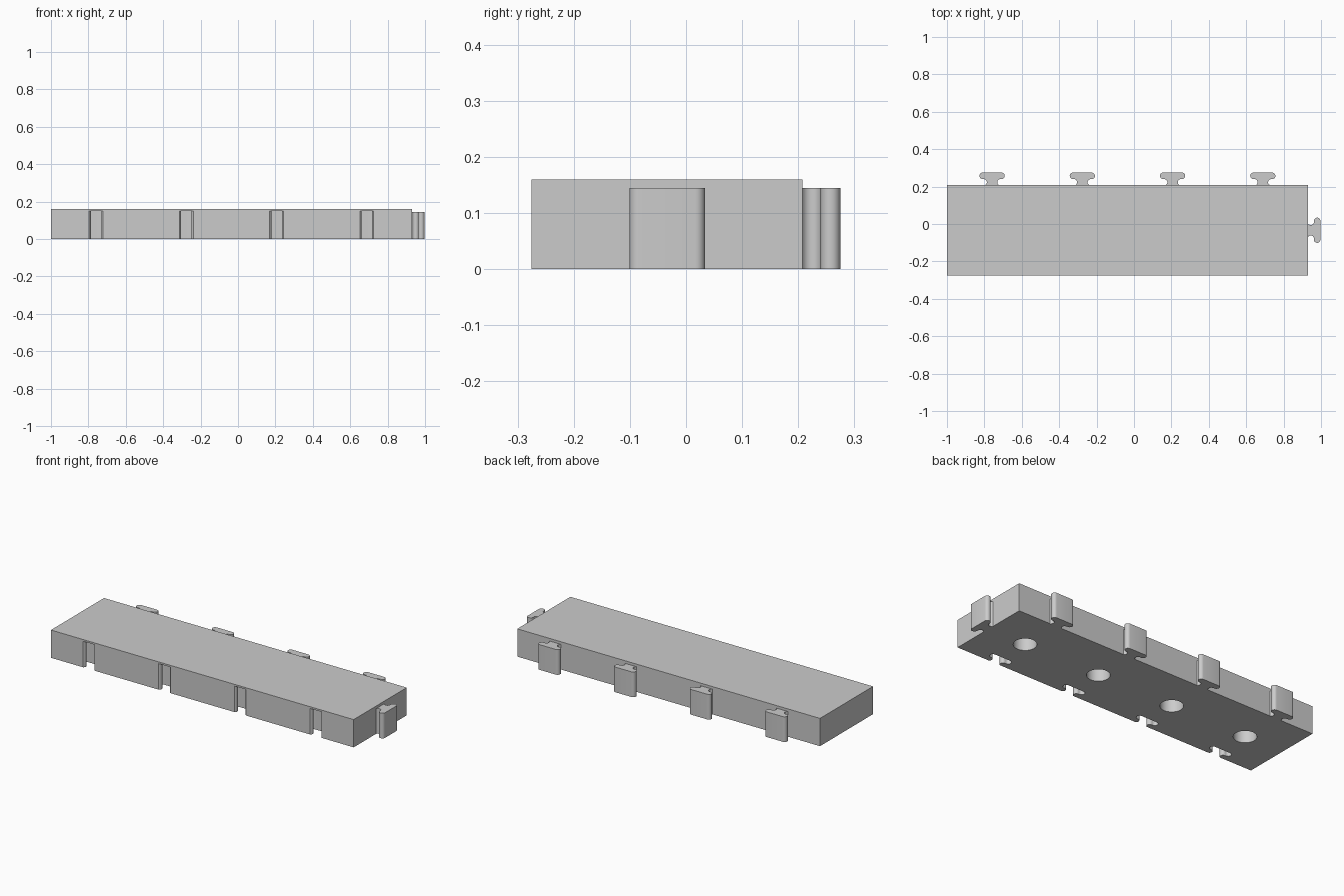
import bpy, bmesh
from math import radians, sin, cos
from mathutils import Matrix

if "Cube" in bpy.data.objects:
    bpy.data.objects.remove(bpy.data.objects["Cube"])

grey = bpy.data.materials.new("plain_grey")
grey.use_nodes = True
grey.diffuse_color = (0.6, 0.6, 0.6, 1)
grey.node_tree.nodes["Principled BSDF"].inputs["Base Color"].default_value = (0.6, 0.6, 0.6, 1)

X0, X1, Y0, Y1, TOP = -1.0, 0.93, -0.275, 0.208, 0.16
MID_Y = (Y0 + Y1) / 2
CELL = (X1 - X0) / 4
COLUMNS = [X0 + CELL * (i + 0.5) for i in range(4)]
TAB_H, SOCKET_H, HOLE_R = 0.145, 0.15, 0.06


def arc(cx, cy, r, start, end, n):
    angles = [radians(start + (end - start) * i / n) for i in range(n + 1)]
    return [(cx + r * cos(a), cy + r * sin(a)) for a in angles]


def prism(name, outline, z0, z1, place=(0, 0), turn=0):
    """Extrude a flat outline upward from z0 to z1."""
    bm = bmesh.new()
    face = bm.faces.new([bm.verts.new((x, y, z0)) for x, y in outline])
    grown = bmesh.ops.extrude_face_region(bm, geom=[face])["geom"]
    bmesh.ops.translate(bm, vec=(0, 0, z1 - z0),
                        verts=[g for g in grown if isinstance(g, bmesh.types.BMVert)])
    bmesh.ops.transform(bm, verts=bm.verts, matrix=Matrix.Translation((*place, 0))
                        @ Matrix.Rotation(radians(turn), 4, "Z"))
    bmesh.ops.recalc_face_normals(bm, faces=bm.faces)
    mesh = bpy.data.meshes.new(name)
    bm.to_mesh(mesh)
    bm.free()
    mesh.materials.append(grey)
    ob = bpy.data.objects.new(name, mesh)
    bpy.context.collection.objects.link(ob)
    return ob


def select(ob):
    bpy.ops.object.select_all(action="DESELECT")
    ob.select_set(True)
    bpy.context.view_layer.objects.active = ob


# Interlocking shape: hollow neck flowing into a round-ended head
half = arc(0.045, 0.015, 0.017, 242, 90, 10) + arc(0.05, 0.0495, 0.0175, -90, 90, 12)
key = half + [(-x, y) for x, y in reversed(half)]
# The socket version reaches a little past the front face for a clean cut
mouth = half[0][0]
socket = [(-mouth, -0.02), (mouth, -0.02)] + key

# Body block
body = prism("body", [(X0, Y0), (X1, Y0), (X1, Y1), (X0, Y1)], 0, TOP)

# Front sockets and round underside holes
circle = arc(0, 0, HOLE_R, 0, 360, 48)[:-1]
cutters = []
for x in COLUMNS:
    cutters.append(prism("socket_cutter", socket, -0.05, SOCKET_H, (x, Y0)))
    cutters.append(prism("hole_cutter", circle, -0.05, SOCKET_H, (x, MID_Y)))
for cutter in cutters:
    cutter.hide_render = True
    mod = body.modifiers.new("cut", "BOOLEAN")
    mod.operation, mod.solver, mod.object = "DIFFERENCE", "EXACT", cutter
    select(body)
    bpy.ops.object.modifier_apply(modifier=mod.name)
    bpy.data.objects.remove(cutter)

# Back tabs and one end tab
tabs = [prism(f"back_tab_{i + 1}", key, 0, TAB_H, (x, Y1)) for i, x in enumerate(COLUMNS)]
tabs.append(prism("end_tab", key, 0, TAB_H, (X1, MID_Y), -90))

for ob in [body] + tabs:
    select(ob)
    bpy.ops.object.shade_smooth_by_angle(angle=radians(35))
